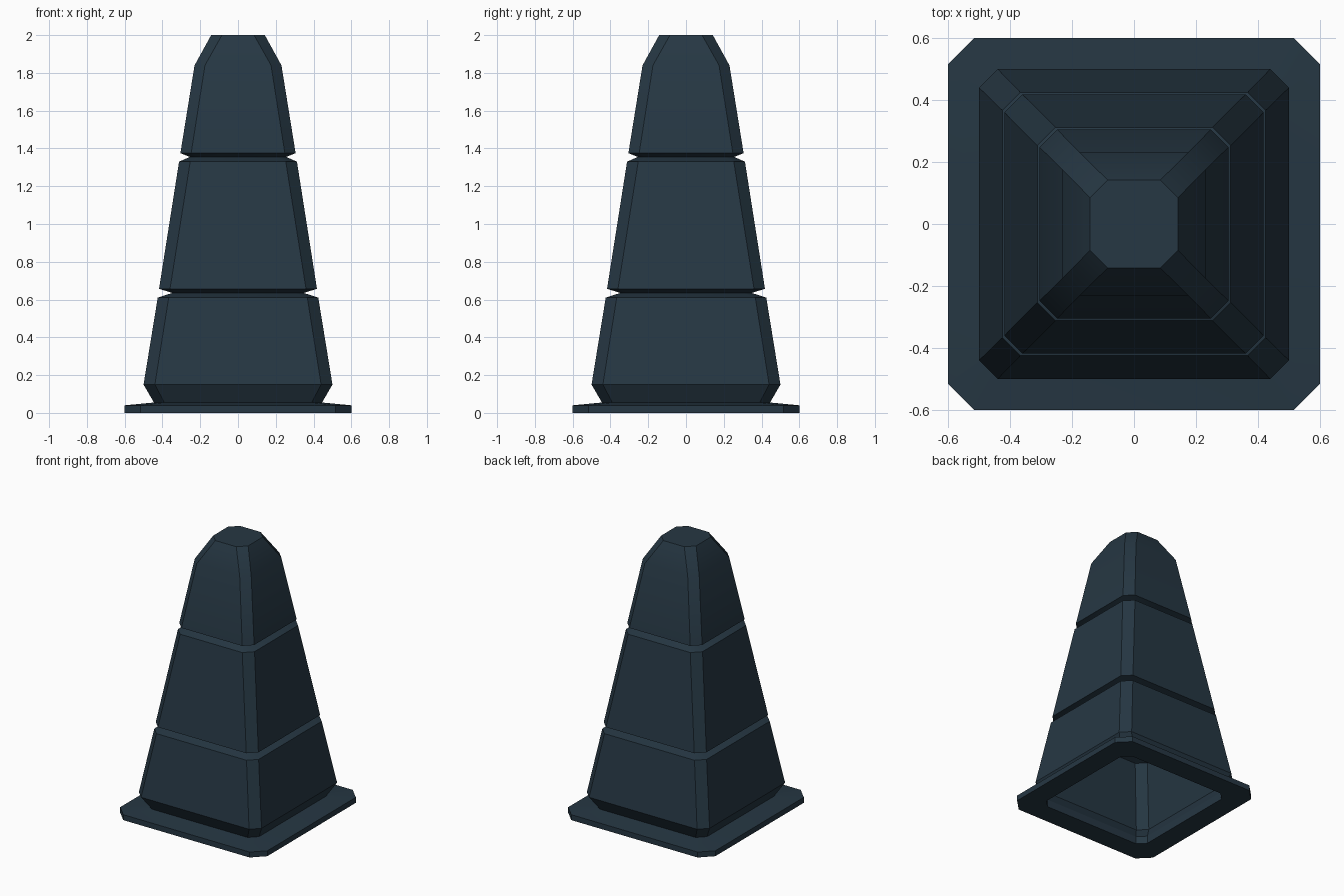
import bpy, bmesh, math

if "Cube" in bpy.data.objects:
    bpy.data.objects.remove(bpy.data.objects["Cube"])

mat = bpy.data.materials.new("dark slate blue")
mat.diffuse_color = (0.019, 0.038, 0.056, 1)
mat.use_nodes = True
mat.node_tree.nodes["Principled BSDF"].inputs["Base Color"].default_value = mat.diffuse_color


def ring(bm, half, flat, z):
    """Square ring with chamfered corners: half width and half length of the flat side."""
    pts = []
    for k in range(4):
        c, s = round(math.cos(k * math.pi / 2)), round(math.sin(k * math.pi / 2))
        for x, y in ((half, -flat), (half, flat)):
            pts.append(bm.verts.new((x * c - y * s, x * s + y * c, z)))
    return pts


def loft(name, profile, cap_top=False):
    bm = bmesh.new()
    rings = [ring(bm, *p) for p in profile]
    for a, b in zip(rings, rings[1:]):
        for i in range(8):
            j = (i + 1) % 8
            bm.faces.new((a[i], a[j], b[j], b[i]))
    if cap_top:
        bm.faces.new(rings[-1])
    me = bpy.data.meshes.new(name)
    bm.to_mesh(me)
    bm.free()
    me.materials.append(mat)
    ob = bpy.data.objects.new(name, me)
    bpy.context.collection.objects.link(ob)
    bpy.ops.object.select_all(action='DESELECT')
    ob.select_set(True)
    bpy.context.view_layer.objects.active = ob
    bpy.ops.object.shade_smooth_by_angle(angle=math.radians(30))
    return ob


# Hollow cone, open at the bottom: underside ring, flange, then grooved body
loft("traffic_cone", [
    (0.445, 0.39, 0.0), (0.60, 0.515, 0.0),      # underside of the flange
    (0.60, 0.515, 0.04), (0.445, 0.39, 0.055),   # flange rim and top
    (0.50, 0.44, 0.15), (0.425, 0.367, 0.61),    # lower section
    (0.348, 0.30, 0.635),                        # lower groove
    (0.418, 0.36, 0.657), (0.312, 0.253, 1.33),  # middle section
    (0.255, 0.205, 1.355),                       # upper groove
    (0.305, 0.248, 1.375), (0.23, 0.175, 1.84),  # upper section
    (0.142, 0.085, 2.0),                         # rounded tip
], cap_top=True)

# Inner lip of the bottom opening
loft("opening_lip", [(0.445, 0.39, 0.055), (0.445, 0.39, 0.0)])
